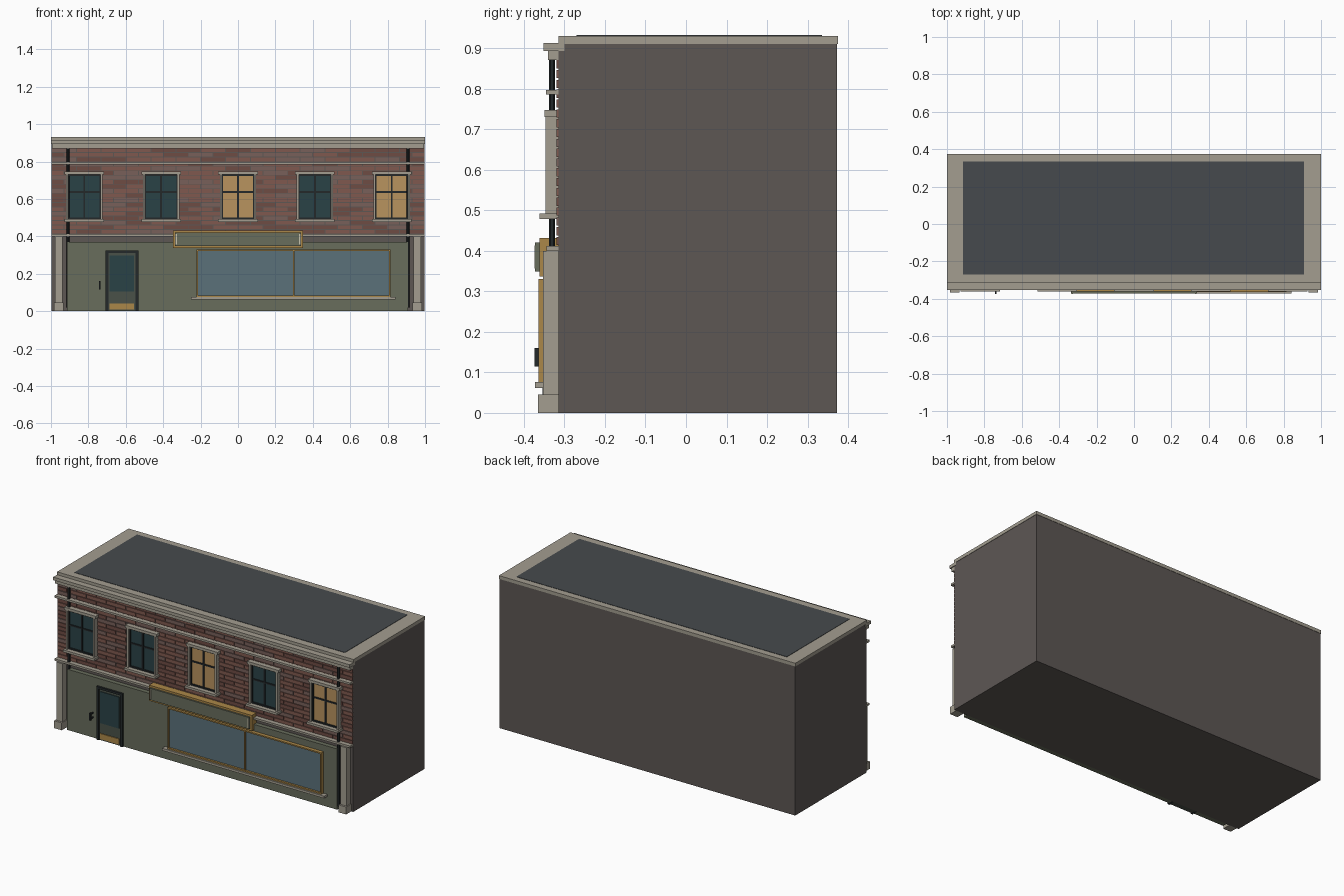
import bpy, bmesh, random
from mathutils import Matrix, Vector

if "Cube" in bpy.data.objects:
    bpy.data.objects.remove(bpy.data.objects["Cube"])

random.seed(4)
mats = {}


def material(name, hexcol):
    m = bpy.data.materials.new(name)
    rgb = [int(hexcol[i:i + 2], 16) / 255 for i in (0, 2, 4)]
    m.diffuse_color = [((c + 0.055) / 1.055) ** 2.4 for c in rgb] + [1]
    m.use_nodes = True
    m.node_tree.nodes["Principled BSDF"].inputs["Base Color"].default_value = m.diffuse_color
    mats[name] = m


for n, h in dict(wall="5d5754", stone="a39d90", roof="464a4d", brick_red="80594e",
                 brick_dark="6e4c44", brick_grey="78605a", green="686d5c", dark="23282a",
                 door="4a5148", night_glass="2a4246", lit_glass="b8935f",
                 shop_glass="5b717a", brass="ab8748", pale="c9c3ae").items():
    material(n, h)


def boxes(name, mat, *spans):
    """One object from boxes given as (x0, x1, y0, y1, z0, z1)."""
    bm = bmesh.new()
    for x0, x1, y0, y1, z0, z1 in spans:
        mid = Vector(((x0 + x1) / 2, (y0 + y1) / 2, (z0 + z1) / 2))
        size = (x1 - x0, y1 - y0, z1 - z0, 1)
        bmesh.ops.create_cube(bm, size=1, matrix=Matrix.Translation(mid) @ Matrix.Diagonal(size))
    me = bpy.data.meshes.new(name)
    bm.to_mesh(me)
    bm.free()
    me.materials.append(mats[mat])
    ob = bpy.data.objects.new(name, me)
    bpy.context.collection.objects.link(ob)
    return ob


def frame(x0, x1, y0, y1, z0, z1, t):
    """Four bars of width t around a rectangle in the facade plane."""
    return [(x0, x0 + t, y0, y1, z0, z1), (x1 - t, x1, y0, y1, z0, z1),
            (x0 + t, x1 - t, y0, y1, z0, z0 + t), (x0 + t, x1 - t, y0, y1, z1 - t, z1)]


F = -0.315  # plane of the front wall

# Main block, roof and parapet coping
boxes("building_body", "wall", (-0.998, 0.998, F, 0.373, 0, 0.912))
boxes("parapet_coping", "stone", (-1, 1, F, 0.375, 0.91, 0.93))
boxes("flat_roof", "roof", (-0.915, 0.91, -0.27, 0.335, 0.92, 0.932))

# Brick courses, staggered, in three shades
bricks = {"brick_red": [], "brick_dark": [], "brick_grey": []}
rows, z0, z1, length, gap = 19, 0.412, 0.872, 0.133, 0.005
pitch = (z1 - z0) / rows
for r in range(rows):
    x = -0.995 - (r % 2) * length / 2
    while x < 0.99:
        a, b = max(x, -0.995), min(x + length - gap, 0.995)
        shade = random.choice(["brick_red", "brick_red", "brick_dark", "brick_grey"])
        bricks[shade].append((a, b, F - 0.005, F + 0.002,
                              z0 + r * pitch + 0.002, z0 + (r + 1) * pitch - 0.002))
        x += length
for shade, spans in bricks.items():
    boxes(shade + "_courses", shade, *spans)

# Cornice and string bands
boxes("cornice", "stone", (-1, 1, -0.352, -0.30, 0.893, 0.912),
      (-0.995, 0.995, -0.34, -0.31, 0.87, 0.893))
boxes("upper_band", "stone", (-0.997, 0.997, -0.345, F, 0.785, 0.797))
boxes("lower_band", "stone", (-0.997, 0.997, -0.344, F, 0.40, 0.412))

# Shopfront panel and corner pilasters
boxes("shopfront_panel", "green", (-0.913, 0.908, -0.342, F, 0, 0.37))
for side, s in (("left", -1), ("right", 1)):
    xs = sorted((s * 0.938, s * 0.979))
    xb = sorted((s * 0.934, s * 0.985))
    boxes(side + "_pilaster", "stone", (*xs, -0.353, F, 0.045, 0.40))
    boxes(side + "_pilaster_base", "stone", (*xb, -0.365, F, 0, 0.045))
    # Drainpipe
    bpy.ops.mesh.primitive_cylinder_add(vertices=12, radius=0.0075, depth=0.85,
                                        location=(s * 0.909, -0.3305, 0.445))
    pipe = bpy.context.object
    pipe.name = side + "_drainpipe"
    pipe.data.materials.append(mats["dark"])
    bpy.ops.object.shade_smooth_by_angle()

# Upper windows
for i in range(5):
    c = (i - 2) * 0.411
    n = f"window_{i + 1}_"
    boxes(n + "glass", "lit_glass" if i in (2, 4) else "night_glass",
          (c - 0.09, c + 0.09, -0.328, F, 0.492, 0.73))
    boxes(n + "bars", "dark", *frame(c - 0.089, c + 0.089, -0.336, F, 0.492, 0.73, 0.008),
          (c - 0.005, c + 0.005, -0.334, F, 0.5, 0.722),
          (c - 0.082, c + 0.082, -0.333, F, 0.633, 0.642))
    boxes(n + "jambs", "stone", (c - 0.097, c - 0.086, -0.347, F, 0.49, 0.73),
          (c + 0.086, c + 0.097, -0.347, F, 0.49, 0.73))
    boxes(n + "lintel", "stone", (c - 0.106, c + 0.106, -0.349, F, 0.73, 0.747))
    boxes(n + "sill", "stone", (c - 0.106, c + 0.106, -0.362, F, 0.478, 0.492))

# Door
boxes("door_leaf", "door", (-0.70, -0.54, -0.346, F, 0, 0.32))
boxes("door_frame", "dark", (-0.708, -0.693, -0.354, F, 0, 0.325),
      (-0.547, -0.532, -0.354, F, 0, 0.325), (-0.693, -0.547, -0.354, F, 0.312, 0.325))
boxes("door_glass", "night_glass", (-0.686, -0.557, -0.350, F, 0.105, 0.297))
boxes("door_kickplate", "brass", (-0.686, -0.557, -0.351, F, 0.008, 0.042))
boxes("door_pull", "dark", (-0.743, -0.734, -0.374, -0.362, 0.115, 0.16),
      (-0.742, -0.735, -0.364, -0.34, 0.12, 0.127), (-0.742, -0.735, -0.364, -0.34, 0.148, 0.155))

# Shop window
boxes("shop_glass", "shop_glass", (-0.215, 0.81, -0.352, F, 0.08, 0.325))
boxes("shop_window_frame", "brass", *frame(-0.222, 0.816, -0.364, F, 0.076, 0.33, 0.008),
      (0.294, 0.301, -0.362, F, 0.084, 0.322))
boxes("shop_window_sill", "stone", (-0.252, 0.842, -0.372, F, 0.062, 0.076))

# Blank sign board
boxes("sign_frame", "brass", (-0.347, 0.347, -0.362, F, 0.337, 0.432))
boxes("sign_face", "green", (-0.336, 0.336, -0.372, -0.355, 0.349, 0.42))
boxes("sign_end_bars", "pale", (-0.334, -0.327, -0.374, -0.365, 0.356, 0.413),
      (0.327, 0.334, -0.374, -0.365, 0.356, 0.413))
